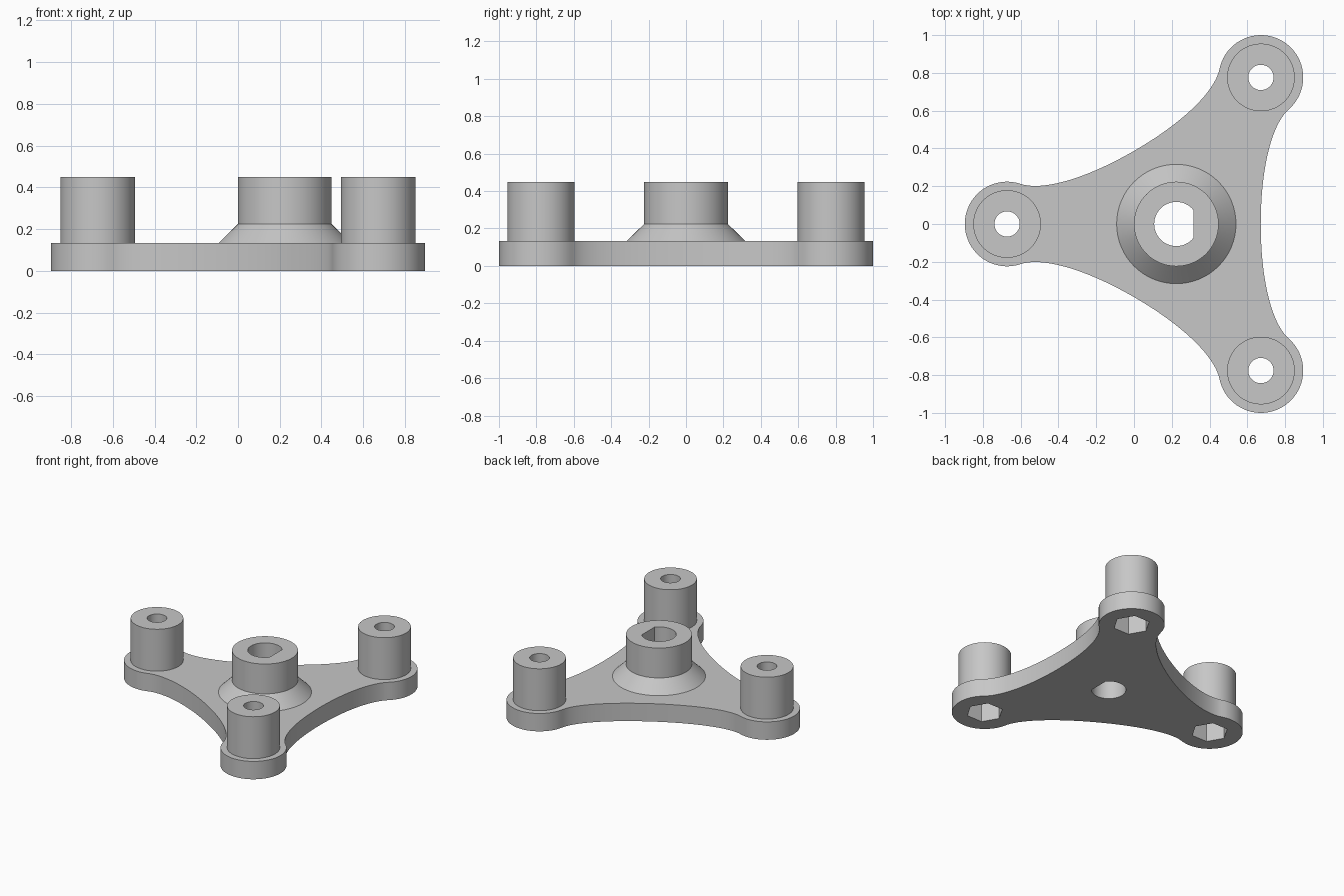
import bpy, bmesh
from math import sin, cos, radians, tau
from mathutils import Vector, Matrix
from mathutils.geometry import interpolate_bezier

old = bpy.data.objects.get("Cube")
if old:
    bpy.data.objects.remove(old)

CENTER = Vector((0.224, 0))
ARM, LOBE = 0.896, 0.224
PLATE, TOP = 0.134, 0.448

grey = bpy.data.materials.new("plain grey")
grey.use_nodes = True
COLOR = (0.57, 0.57, 0.57, 1)
grey.diffuse_color = COLOR
grey.node_tree.nodes["Principled BSDF"].inputs["Base Color"].default_value = COLOR


def polar(radius, degrees):
    return Vector((cos(radians(degrees)), sin(radians(degrees)))) * radius


def circle(radius, sides=64, at=CENTER):
    return [at + polar(radius, 360 * i / sides) for i in range(sides)]


def add_loft(bm, rings):
    """Closed solid through stacked (outline, height) rings."""
    loops = [[bm.verts.new((p.x, p.y, z)) for p in pts] for pts, z in rings]
    bm.faces.new(list(reversed(loops[0])))
    bm.faces.new(loops[-1])
    for low, high in zip(loops, loops[1:]):
        for i in range(len(low)):
            j = (i + 1) % len(low)
            bm.faces.new((low[i], low[j], high[j], high[i]))


def make(name, *solids):
    bm = bmesh.new()
    for rings in solids:
        add_loft(bm, rings)
    mesh = bpy.data.meshes.new(name)
    bm.to_mesh(mesh)
    bm.free()
    mesh.materials.append(grey)
    obj = bpy.data.objects.new(name, mesh)
    bpy.context.collection.objects.link(obj)
    return obj


def plate_outline():
    """Three concave sides joined by round lobes, counterclockwise."""
    lobe = polar(ARM, 60)
    start = -48.6
    end = lobe + polar(LOBE, start)
    handle = end - polar(0.12, start + 90)
    waist = Vector((0.447, 0))
    half = interpolate_bezier(waist, waist + Vector((0, 0.3)), handle, end, 20)
    half = [Vector(p[:2]) for p in half]
    side = [Vector((p.x, -p.y)) for p in reversed(half[1:])] + half
    sweep = 120 - 2 * start
    arc = [lobe + polar(LOBE, start + sweep * i / 40) for i in range(1, 40)]
    points = []
    for k in range(3):
        turn = Matrix.Rotation(tau * k / 3, 2)
        points += [CENTER + turn @ p for p in side + arc]
    return points


posts = {"left_front_post": -60, "left_back_post": 60, "right_post": 180}
spots = {name: CENTER + polar(ARM, a) for name, a in posts.items()}

# Solid parts
outline = plate_outline()
parts = [make("base_plate", [(outline, 0), (outline, PLATE)])]
parts.append(make("center_hub", [(circle(0.316), PLATE), (circle(0.224), 0.224),
                                 (circle(0.224), TOP)]))
for name, spot in spots.items():
    ring = circle(0.179, at=spot)
    parts.append(make(name, [(ring, PLATE), (ring, TOP)]))

# Cutters: flat-sided hub bore, round post holes, hexagonal pockets below
bore = [CENTER + Vector((min(p.x, 0.09), p.y)) for p in circle(0.117, at=Vector((0, 0)))]
holes = [circle(0.067, 40, s) for s in spots.values()]
bore_cutter = make("bore_cutter", *[[(r, -0.1), (r, TOP + 0.1)] for r in [bore] + holes])
pockets = [circle(0.126, 6, s) for s in spots.values()]
pocket_cutter = make("pocket_cutter", *[[(r, -0.1), (r, 0.18)] for r in pockets])
cutters = [bore_cutter, pocket_cutter]

for part in parts:
    bpy.ops.object.select_all(action='DESELECT')
    part.select_set(True)
    bpy.context.view_layer.objects.active = part
    for cutter in cutters:
        if part.name == "center_hub" and cutter is pocket_cutter:
            continue
        cut = part.modifiers.new(cutter.name, 'BOOLEAN')
        cut.operation = 'DIFFERENCE'
        cut.solver = 'EXACT'
        cut.object = cutter
        bpy.ops.object.modifier_apply(modifier=cut.name)
    bpy.ops.object.shade_smooth_by_angle(angle=radians(30))

for cutter in cutters:
    bpy.data.objects.remove(cutter)
